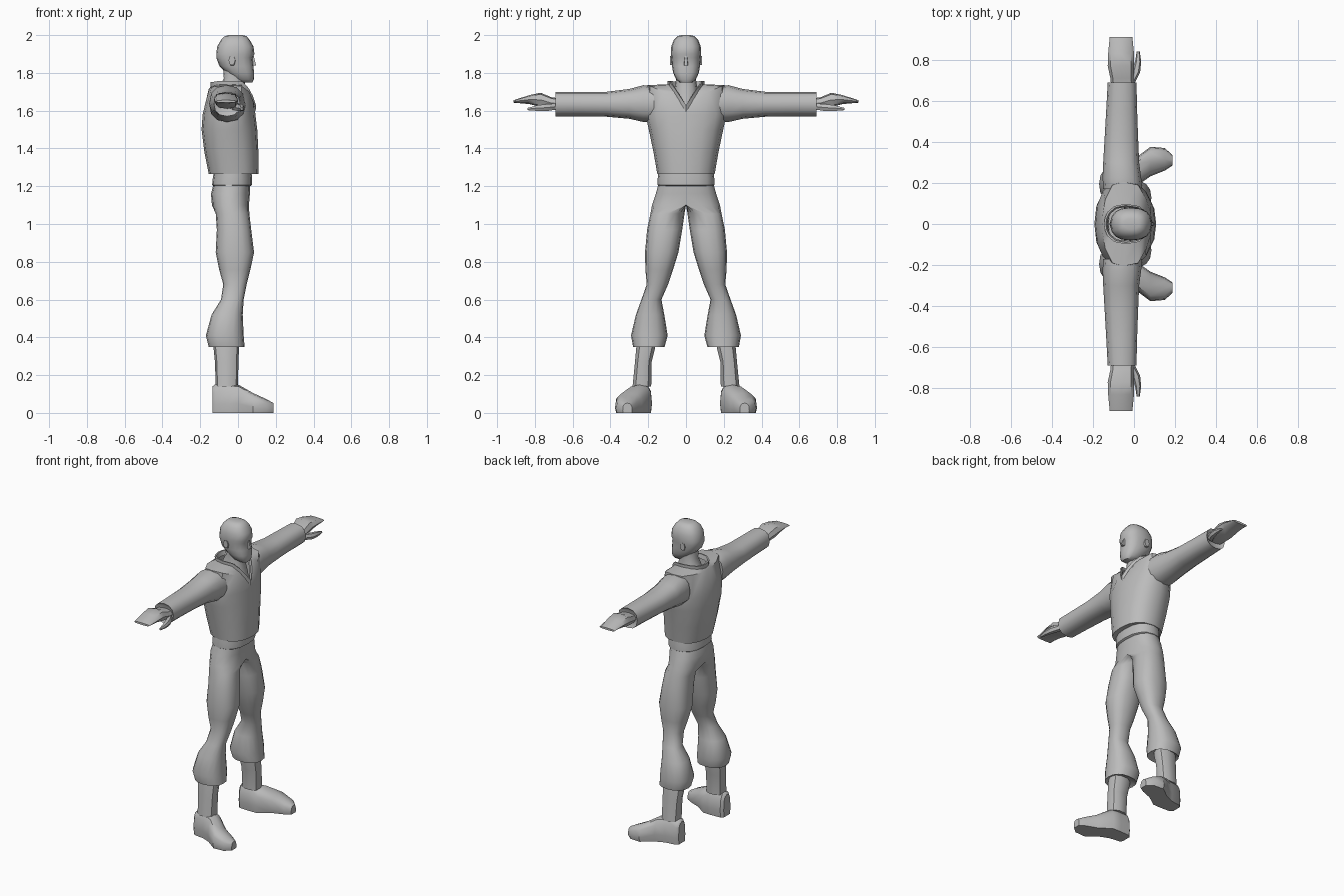
import bpy, bmesh, math

grey = bpy.data.materials.new("plain grey")
grey.diffuse_color = (0.5, 0.5, 0.5, 1)


def finish(name, rings, caps=(True, True), mirror=False, angle=40, flat_axis=None):
    """Skin a list of closed vertex rings and make an object of it."""
    bm = bmesh.new()
    vr = [[bm.verts.new(p) for p in r] for r in rings]
    n = len(rings[0])
    for a, b in zip(vr, vr[1:]):
        for i in range(n):
            f = (a[i], a[(i + 1) % n], b[(i + 1) % n], b[i])
            # leave out faces lying on the mirror plane
            if flat_axis == 1 and all(abs(v.co.y) < 1e-4 for v in f):
                continue
            bm.faces.new(f)
    if caps[0]:
        bm.faces.new(vr[0])
    if caps[1]:
        bm.faces.new(vr[-1])
    bmesh.ops.recalc_face_normals(bm, faces=bm.faces)
    me = bpy.data.meshes.new(name)
    bm.to_mesh(me)
    bm.free()
    me.materials.append(grey)
    ob = bpy.data.objects.new(name, me)
    bpy.context.collection.objects.link(ob)
    if mirror:
        m = ob.modifiers.new("mirror", 'MIRROR')
        m.use_axis = (False, True, False)
    bpy.ops.object.select_all(action='DESELECT')
    bpy.context.view_layer.objects.active = ob
    ob.select_set(True)
    bpy.ops.object.shade_smooth_by_angle(angle=math.radians(angle))
    return ob


def rings_of(axis, sections, n=12, power=0.85, clamp=None):
    """Rounded sections (position, low u, high u, low v, high v) along an axis."""
    out = []
    for t, u0, u1, v0, v1 in sections:
        ring = []
        for i in range(n):
            a = 2 * math.pi * i / n
            c, s = math.cos(a), math.sin(a)
            u = (u0 + u1) / 2 + (u1 - u0) / 2 * math.copysign(abs(c) ** power, c)
            v = (v0 + v1) / 2 + (v1 - v0) / 2 * math.copysign(abs(s) ** power, s)
            p = [u, v]
            p.insert(axis, t)
            if clamp is not None:
                p[clamp] = max(p[clamp], 0)
            ring.append(p)
        out.append(ring)
    return out


def whole(half):
    """Complete a front-to-back half outline on the other side."""
    return half + [(x, -y, z) for x, y, z in half[-2:0:-1]]


X, Y, Z = 0, 1, 2

# sweater body with a V neckline
neck_half = [(.085, 0, 1.61), (.07, .03, 1.66), (.05, .055, 1.70), (.02, .08, 1.735), (-.04, .09, 1.74),
             (-.09, .08, 1.74), (-.12, .055, 1.735), (-.132, .03, 1.735), (-.137, 0, 1.735)]
shoulder = whole([(.09, 0, 1.60), (.082, .05, 1.645), (.06, .12, 1.70), (.02, .19, 1.73), (-.05, .205, 1.735),
                  (-.105, .19, 1.73), (-.14, .12, 1.725), (-.152, .05, 1.715), (-.155, 0, 1.715)])
body = rings_of(Z, [(1.27, -.13, .09, -.13, .13), (1.265, -.155, .108, -.152, .152), (1.38, -.178, .108, -.172, .172),
                    (1.50, -.193, .102, -.197, .197), (1.58, -.187, .092, -.215, .215)], 16)
finish("sweater", body + [shoulder, whole(neck_half)], (True, False))

# folded collar around the neckline
def collar_ring(grow, lift):
    return whole([(-.03 + (x + .03) * grow, y * grow, z + lift) for x, y, z in neck_half])
finish("collar", [collar_ring(1.07, -.018), collar_ring(1.09, .018), collar_ring(1.0, .018), collar_ring(.93, -.01)],
       (False, False))

# sleeves and hands
finish("sleeve", rings_of(Y, [(.17, -.15, .04, 1.54, 1.728), (.225, -.153, .035, 1.54, 1.735),
                              (.30, -.15, .025, 1.557, 1.715), (.42, -.143, .02, 1.568, 1.70),
                              (.56, -.135, .015, 1.57, 1.70), (.69, -.128, .012, 1.57, 1.70),
                              (.68, -.115, 0, 1.585, 1.685)]), mirror=True)
finish("hand", rings_of(Y, [(.66, -.11, 0, 1.61, 1.665), (.71, -.115, -.002, 1.61, 1.67), (.77, -.128, 0, 1.62, 1.695),
                            (.83, -.126, 0, 1.635, 1.682), (.912, -.118, -.008, 1.642, 1.656)], 8, .7), mirror=True)
finish("thumb", rings_of(Y, [(.69, -.04, .005, 1.603, 1.64), (.74, -.01, .03, 1.595, 1.637),
                             (.79, .005, .035, 1.597, 1.63), (.84, .013, .028, 1.602, 1.615)], 6), mirror=True)

# neck and chest filling the neckline
finish("neck", rings_of(Z, [(1.58, -.12, .07, -.06, .06), (1.66, -.115, .056, -.07, .07), (1.72, -.10, .04, -.06, .06),
                            (1.77, -.075, .035, -.052, .052), (1.84, -.08, .03, -.055, .055)], 12))

# head, narrowed towards the face
head = rings_of(Z, [(1.748, .01, .075, -.03, .03), (1.765, -.02, .084, -.052, .052), (1.80, -.06, .085, -.068, .068),
                    (1.835, -.098, .082, -.074, .074), (1.88, -.115, .078, -.078, .078),
                    (1.90, -.115, .087, -.08, .08), (1.94, -.11, .082, -.078, .078),
                    (1.975, -.09, .062, -.064, .064), (1.994, -.07, .045, -.045, .045),
                    (2.0, -.05, .025, -.025, .025)], 16, .8)
finish("head", head)
# nose wedge
finish("nose", [[(.07, .013, 1.838), (.07, -.013, 1.838), (.096, -.009, 1.84), (.096, .009, 1.84)],
                [(.07, .007, 1.89), (.07, -.007, 1.89), (.083, -.005, 1.89), (.083, .005, 1.89)]], angle=20)
# ears
finish("ear", rings_of(Y, [(.065, -.045, -.01, 1.835, 1.885), (.084, -.05, -.015, 1.84, 1.893)], 6), mirror=True)

# waistband
finish("waistband", rings_of(Z, [(1.20, -.13, .065, -.14, .14), (1.207, -.137, .075, -.15, .15),
                                 (1.24, -.134, .075, -.15, .15), (1.29, -.125, .07, -.145, .145)], 16))
# trouser legs, joined at the middle above the crotch
finish("trousers", rings_of(Z, [(1.21, -.13, .065, -.146, .146), (1.16, -.143, .063, -.16, .16),
                                (1.10, -.138, .058, -.18, .18), (1.055, -.118, .06, .008, .188),
                                (.97, -.112, .07, .02, .206), (.85, -.118, .085, .04, .217),
                                (.76, -.10, .066, .068, .215), (.68, -.078, .046, .095, .208),
                                (.60, -.09, .03, .13, .236), (.52, -.14, .025, .115, .265),
                                (.41, -.17, .03, .097, .291), (.35, -.155, .035, .113, .28),
                                (.37, -.12, .01, .15, .25)], 16, clamp=1),
       (False, True), mirror=True, flat_axis=1)

# shins and shoes
finish("shin", rings_of(Z, [(.42, -.12, 0, .16, .255), (.35, -.13, .006, .16, .265), (.27, -.122, .002, .18, .272),
                            (.14, -.118, .0, .182, .285)], 10), mirror=True)
shoe = [(-.135, .2, .27, -.05, .14), (-.12, .184, .285, -.06, .153), (-.05, .18, .295, -.06, .155),
        (.005, .18, .32, -.05, .148), (.08, .232, .376, -.05, .105), (.15, .26, .37, -.04, .073),
        (.188, .285, .335, -.03, .052)]
finish("shoe", rings_of(X, shoe, 12, .7, clamp=2), mirror=True)
